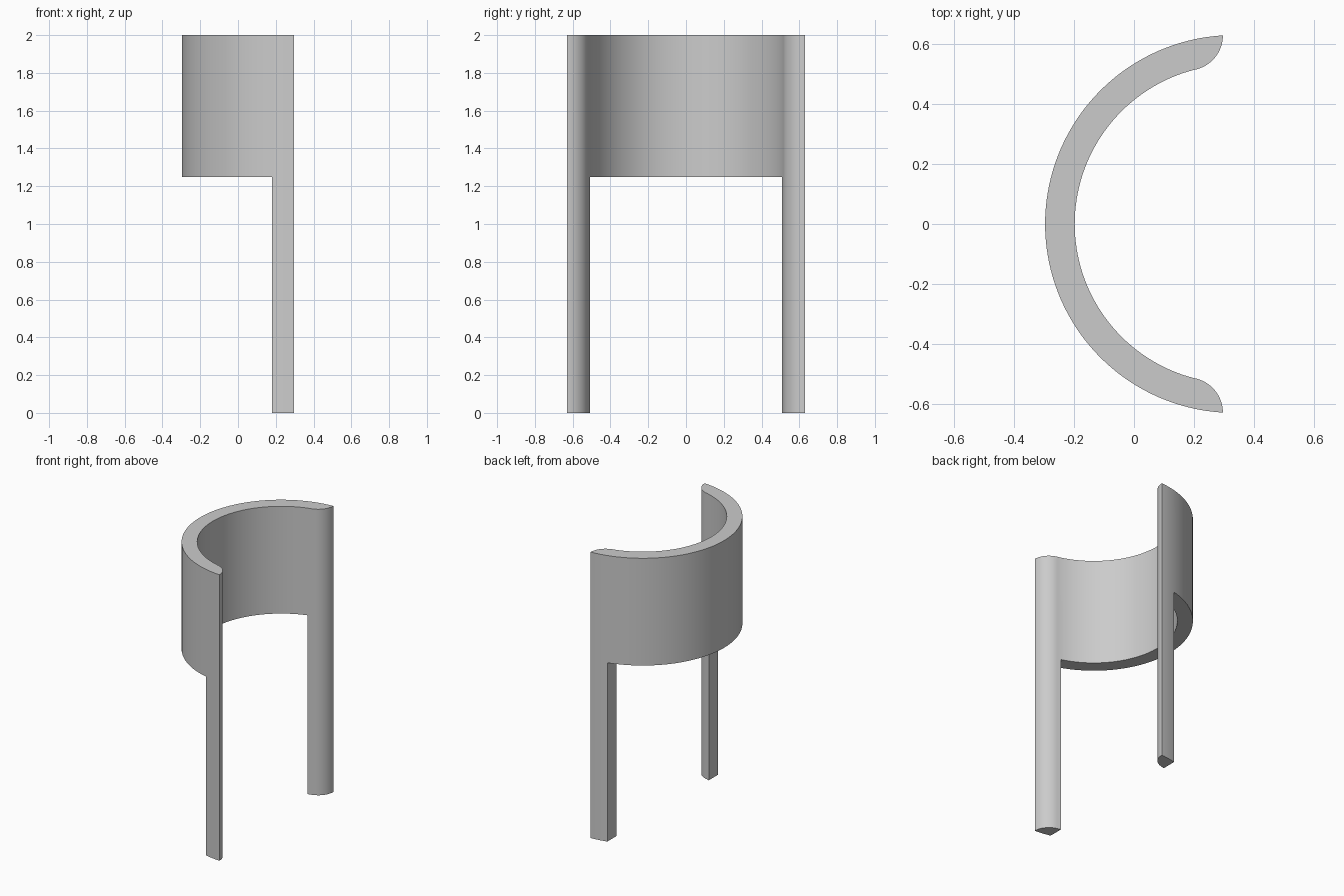
import bpy, bmesh
from math import acos, cos, sin

cube = bpy.data.objects.get("Cube")
if cube:
    bpy.data.objects.remove(cube)

CENTRE, OUTER, INNER = 0.334, 0.631, 0.532   # curved band in plan
LEG_X, TIP_X, TIP_Y = 0.18, 0.297, 0.63      # leg inner face and band tip
LIP = TIP_X - LEG_X                          # radius of the rounded lip
BAND_Z, TOP_Z = 1.25, 2.0


def arc(cx, cy, radius, start, end, steps):
    """Points on an arc, with angles measured from -x towards +y."""
    angles = [start + (end - start) * i / steps for i in range(steps + 1)]
    return [(cx - radius * cos(a), cy + radius * sin(a)) for a in angles]


def angle_at(x, radius):
    return acos((CENTRE - x) / radius)


# Plan outline: band outside, one tip, band inside, mirrored tip
out_a, in_a = angle_at(LEG_X, OUTER), angle_at(LEG_X, INNER)
outside = arc(CENTRE, 0, OUTER, out_a, -out_a, 64)
inside = arc(CENTRE, 0, INNER, -in_a, in_a, 64)
left_tip = arc(CENTRE, 0, OUTER, out_a, angle_at(TIP_X, OUTER), 6)[1:]
lip_end = acos(0.02 / LIP)
left_tip += [(LEG_X + LIP * cos(lip_end * i / 16), TIP_Y - LIP * sin(lip_end * i / 16))
             for i in range(1, 17)]
right_tip = [(x, -y) for x, y in left_tip]
left_tip.reverse()

bm = bmesh.new()


def ring(points, z):
    return [bm.verts.new((x, y, z)) for x, y in points]


def walls(lower, upper):
    n = len(lower)
    for i in range(n):
        j = (i + 1) % n
        bm.faces.new((lower[i], lower[j], upper[j], upper[i]))


# Curved band
outline = outside + right_tip + inside + left_tip
band = ring(outline, BAND_Z)
top = ring(outline, TOP_Z)
walls(band, top)
bm.faces.new(top)
a = len(outside)
b = a + len(right_tip)
c = b + len(inside)
bm.faces.new(band[:a] + band[b:c])

# Legs continue down from the tips of the band
for head in (band[a - 1:b + 1], band[c - 1:] + band[:1]):
    foot = ring([v.co.xy for v in head], 0)
    # the closing segment is the flat inner face of the leg
    walls(foot, head)
    bm.faces.new(foot)

bmesh.ops.recalc_face_normals(bm, faces=bm.faces[:])
mesh = bpy.data.meshes.new("curved_band_with_legs")
bm.to_mesh(mesh)
bm.free()

grey = bpy.data.materials.new("plain_grey")
grey.use_nodes = True
colour = (0.6, 0.6, 0.6, 1)
grey.diffuse_color = colour
grey.node_tree.nodes["Principled BSDF"].inputs["Base Color"].default_value = colour
mesh.materials.append(grey)

obj = bpy.data.objects.new("curved_band_with_legs", mesh)
bpy.context.collection.objects.link(obj)
bpy.ops.object.select_all(action="DESELECT")
obj.select_set(True)
bpy.context.view_layer.objects.active = obj
bpy.ops.object.shade_smooth_by_angle()
